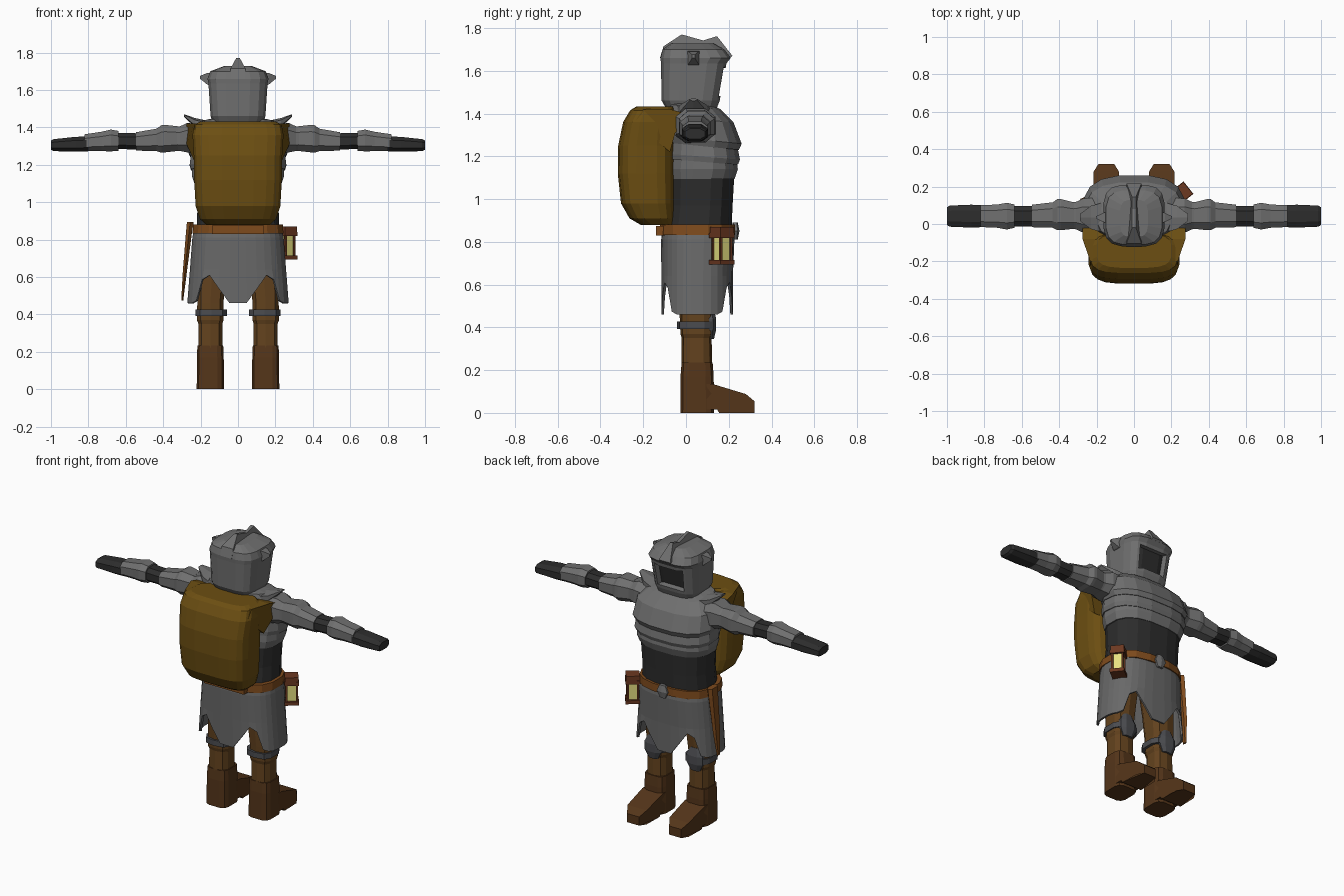
import bpy, bmesh
from math import sin, cos, pi, degrees, asin
from mathutils import Matrix

COL = dict(steel=(.16, .16, .16), mail=(.14, .14, .14), dark=(.026, .026, .026),
           pack=(.15, .077, .006), leather=(.21, .07, .012), cloth=(.125, .055, .013),
           boot=(.09, .036, .01), strap=(.07, .072, .08), copper=(.15, .04, .015),
           glow=(.80, .75, .22))
MAT = {}
for key, rgb in COL.items():
    MAT[key] = bpy.data.materials.new(key)
    MAT[key].diffuse_color = (*rgb, 1)


def finish(name, bm, col):
    bmesh.ops.recalc_face_normals(bm, faces=bm.faces)
    me = bpy.data.meshes.new(name)
    bm.to_mesh(me)
    bm.free()
    me.materials.append(MAT[col])
    ob = bpy.data.objects.new(name, me)
    bpy.context.collection.objects.link(ob)
    return ob


def loft(name, col, rings, n=12, e=2.6, axis='z', side=1, caps=True, tilt=0):
    """Skin superellipse rings (t, c1, c2, r1, r2) along an axis; t may depend on angle."""
    bm = bmesh.new()
    loops = []
    for t, c1, c2, r1, r2 in rings:
        loop = []
        for i in range(n):
            a = 2 * pi * (i + .5) / n
            c, s = cos(a), sin(a)
            u = c1 + r1 * (1 if c > 0 else -1) * abs(c) ** (2 / e)
            v = c2 + r2 * (1 if s > 0 else -1) * abs(s) ** (2 / e)
            h = t(a) if callable(t) else t
            p = (u * side, v, h + tilt * v) if axis == 'z' else (h * side, u, v)
            loop.append(bm.verts.new(p))
        loops.append(loop)
    for A, B in zip(loops, loops[1:]):
        for i in range(n):
            j = (i + 1) % n
            bm.faces.new((A[i], A[j], B[j], B[i]))
    if caps:
        bm.faces.new(loops[0])
        bm.faces.new(loops[-1])
    return finish(name, bm, col)


def prism(name, col, pts, cx, hw, bevel=0, taper=lambda y, z: 1):
    """Extrude a (y, z) outline to both sides of cx; taper scales the half width."""
    bm = bmesh.new()
    A = [bm.verts.new((cx - hw * taper(y, z), y, z)) for y, z in pts]
    B = [bm.verts.new((cx + hw * taper(y, z), y, z)) for y, z in pts]
    bm.faces.new(A)
    bm.faces.new(B)
    for i in range(len(pts)):
        j = (i + 1) % len(pts)
        bm.faces.new((A[i], A[j], B[j], B[i]))
    ob = finish(name, bm, col)
    if bevel:
        m = ob.modifiers.new('bevel', 'BEVEL')
        m.width, m.segments = bevel, 1
    return ob


def box(name, col, loc, size, rot=0):
    bm = bmesh.new()
    bmesh.ops.create_cube(bm, size=1, matrix=Matrix.Translation(loc)
                          @ Matrix.Rotation(rot, 4, 'Z') @ Matrix.Diagonal((*size, 1)))
    return finish(name, bm, col)


# Helmet with a recessed dark face opening
helm = loft('helmet', 'steel', [
    (1.425, 0, .025, .135, .12), (1.46, 0, .022, .148, .137), (1.635, 0, .036, .16, .155),
    (1.66, 0, .045, .165, .166), (1.70, 0, .035, .15, .146),
    (1.728, 0, .03, .075, .10)], n=16, e=3.6)
helm.data.materials.append(MAT['dark'])
bm = bmesh.new()
bm.from_mesh(helm.data)
opening = []
for f in bm.faces:
    c = f.calc_center_median()
    if c.y > .14 and 1.5 < c.z < 1.6 and abs(c.x) < .12:
        opening.append(f)
bmesh.ops.inset_region(bm, faces=opening, thickness=.022, depth=0)
bmesh.ops.inset_region(bm, faces=opening, thickness=.003, depth=-.03)
for f in opening:
    f.material_index = 1
bm.to_mesh(helm.data)
bm.free()
prism('helmet_crest', 'steel', [(-.122, 1.66), (-.105, 1.715), (-.02, 1.77), (.08, 1.742),
      (.145, 1.762), (.217, 1.67), (.185, 1.635), (.1, 1.67), (-.05, 1.67)], 0, .04,
      taper=lambda y, z: .25 if z > 1.735 else 1)
loft('neck', 'dark', [(1.36, 0, .03, .1, .09), (1.45, 0, .03, .1, .09)], n=10)

# Torso: dark padding under overlapping chest plates
loft('abdomen', 'dark', [(.85, 0, .06, .225, .155), (.97, 0, .07, .22, .15),
     (1.14, 0, .075, .23, .155)], n=16)
loft('lower_plate', 'steel', [(1.095, 0, .075, .235, .155), (1.14, 0, .08, .25, .165),
     (1.21, 0, .08, .25, .155)], n=16)
loft('middle_plate', 'steel', [(1.18, 0, .08, .255, .165), (1.205, 0, .085, .262, .17),
     (1.30, 0, .08, .25, .155)], n=16, tilt=-.08)
loft('upper_plate', 'steel', [(1.255, 0, .085, .26, .165), (1.285, 0, .088, .272, .175),
     (1.38, 0, .07, .26, .155), (1.435, 0, .04, .2, .125), (1.45, 0, .03, .13, .10)],
     n=16, tilt=-.1)


# Skirt with four ragged tails
def hem(a):
    d = degrees(asin(abs(sin(a))))
    if d < 38 or d > 84:
        return .46
    return .46 + .15 * min(1, (d - 38) / 15, (84 - d) / 20)


skirt = loft('skirt', 'mail', [(.86, 0, .055, .235, .165), (.81, 0, .055, .245, .172),
             (.64, 0, .052, .258, .168), (hem, 0, .052, .272, .168)], n=32, caps=False)
skirt.modifiers.new('thickness', 'SOLIDIFY').thickness = .012
loft('belt', 'leather', [(.832, 0, .053, .247, .180), (.88, 0, .053, .243, .178)], n=16)
loft('buckle', 'steel', [(.81, 0, .23, .02, .012), (.85, 0, .23, .042, .02),
     (.89, 0, .23, .022, .012)], n=6)
box('belt_pouch', 'leather', (0, -.12, .852), (.28, .04, .045))

# Backpack
loft('backpack', 'pack', [(z, 0, (b - .05) / 2, w, (-.05 - b) / 2) for z, w, b in (
     (.878, .17, -.21), (.91, .205, -.265), (.98, .228, -.305), (1.12, .236, -.32),
     (1.25, .238, -.318), (1.36, .245, -.295), (1.415, .235, -.262), (1.432, .2, -.235))],
     n=20, e=3.6)
# Pack flap reaching forward over both shoulders
prism('pack_flap', 'pack', [(-.24, 1.36), (-.2, 1.42), (-.08, 1.422), (.005, 1.398),
      (.005, 1.36), (-.05, 1.31), (-.075, 1.22)], 0, .275,
      taper=lambda y, z: 1 if y > -.12 and z > 1.3 else .85)

for s, tag in ((1, 'right'), (-1, 'left')):
    # Helmet side horn and shoulder spike
    loft('helmet_horn_' + tag, 'steel', [(.13, .035, 1.655, .045, .05), (.165, .035, 1.66, .032, .04),
         (.203, .035, 1.668, .008, .01)], n=4, axis='x', side=s)
    loft('shoulder_spike_' + tag, 'steel', [(.16, .035, 1.405, .09, .03), (.23, .035, 1.425, .07, .025),
         (.29, .035, 1.465, .02, .006)], n=6, axis='x', side=s)

    # Arm armour from shoulder to hand
    arm = dict(n=8, axis='x', side=s)
    loft('shoulder_' + tag, 'steel', [(.19, .045, 1.335, .10, .085), (.27, .045, 1.345, .098, .084),
         (.31, .045, 1.34, .078, .07), (.35, .045, 1.34, .072, .066)], **arm)
    loft('upper_arm_' + tag, 'steel', [(.32, .045, 1.34, .075, .07), (.39, .05, 1.34, .088, .078),
         (.41, .05, 1.338, .088, .078), (.435, .048, 1.333, .072, .064),
         (.545, .043, 1.325, .064, .052)], **arm)
    loft('elbow_' + tag, 'dark', [(.53, .042, 1.325, .058, .046), (.66, .042, 1.328, .058, .046)], **arm)
    loft('forearm_' + tag, 'steel', [(.638, .042, 1.328, .066, .056), (.68, .042, 1.33, .076, .062),
         (.73, .042, 1.325, .066, .055), (.82, .042, 1.318, .062, .048)], **arm)
    loft('hand_' + tag, 'dark', [(.80, .042, 1.312, .062, .042), (.87, .042, 1.31, .065, .042),
         (.985, .042, 1.305, .06, .034), (1.0, .042, 1.305, .05, .026)], **arm)

    # Leg, knee guard and boot
    X = .148
    loft('leg_' + tag, 'cloth', [(.21, X, .05, .066, .072), (.35, X, .05, .066, .07),
         (.37, X, .05, .074, .076), (.46, X, .048, .072, .078), (.62, X - .01, .05, .08, .085),
         (.85, X - .03, .05, .09, .10)], n=10, side=s, e=3)
    loft('knee_strap_' + tag, 'strap', [(.392, X - .005, .047, .086, .088),
         (.427, X - .005, .047, .086, .088)], n=10, side=s, e=3)
    loft('knee_guard_' + tag, 'strap', [(.345, X, .11, .035, .022), (.39, X, .11, .06, .033),
         (.44, X, .11, .06, .033), (.49, X, .105, .035, .025)], n=8, side=s)
    loft('boot_shaft_' + tag, 'boot', [(0, X, .052, .074, .08), (.17, X, .052, .073, .079),
         (.235, X, .052, .07, .074)], n=12, side=s, e=4)
    prism('boot_foot_' + tag, 'boot', [(.02, 0), (.075, 0), (.08, .017), (.145, .017), (.155, 0),
          (.28, 0), (.32, 0), (.32, .055), (.28, .088), (.125, .135), (.02, .135)],
          X * s, .071, taper=lambda y, z: .6 if y > .3 else .95 if y > .2 else 1)

# Lantern hanging on the right hip
LX, LY, R = .258, .168, -.9
for name, z, h, w in (('base', .705, .022, .085), ('lid', .855, .03, .08), ('rim', .83, .022, .085)):
    box('lantern_' + name, 'copper', (LX, LY, z), (w, w, h), R)
box('lantern_glass', 'glow', (LX, LY, .77), (.055, .055, .12), R)
for i in (-1, 1):
    for j in (-1, 1):
        dx, dy = .03 * i, .03 * j
        box('lantern_post', 'copper', (LX + dx * cos(R) - dy * sin(R), LY + dx * sin(R) + dy * cos(R), .77),
            (.011, .011, .12), R)

# Sheathed dagger on the left hip
loft('scabbard', 'leather', [(.475, -.298, .10, .006, .015), (.62, -.285, .10, .012, .035),
     (.84, -.262, .10, .018, .045), (.895, -.255, .10, .02, .045)], n=6)
